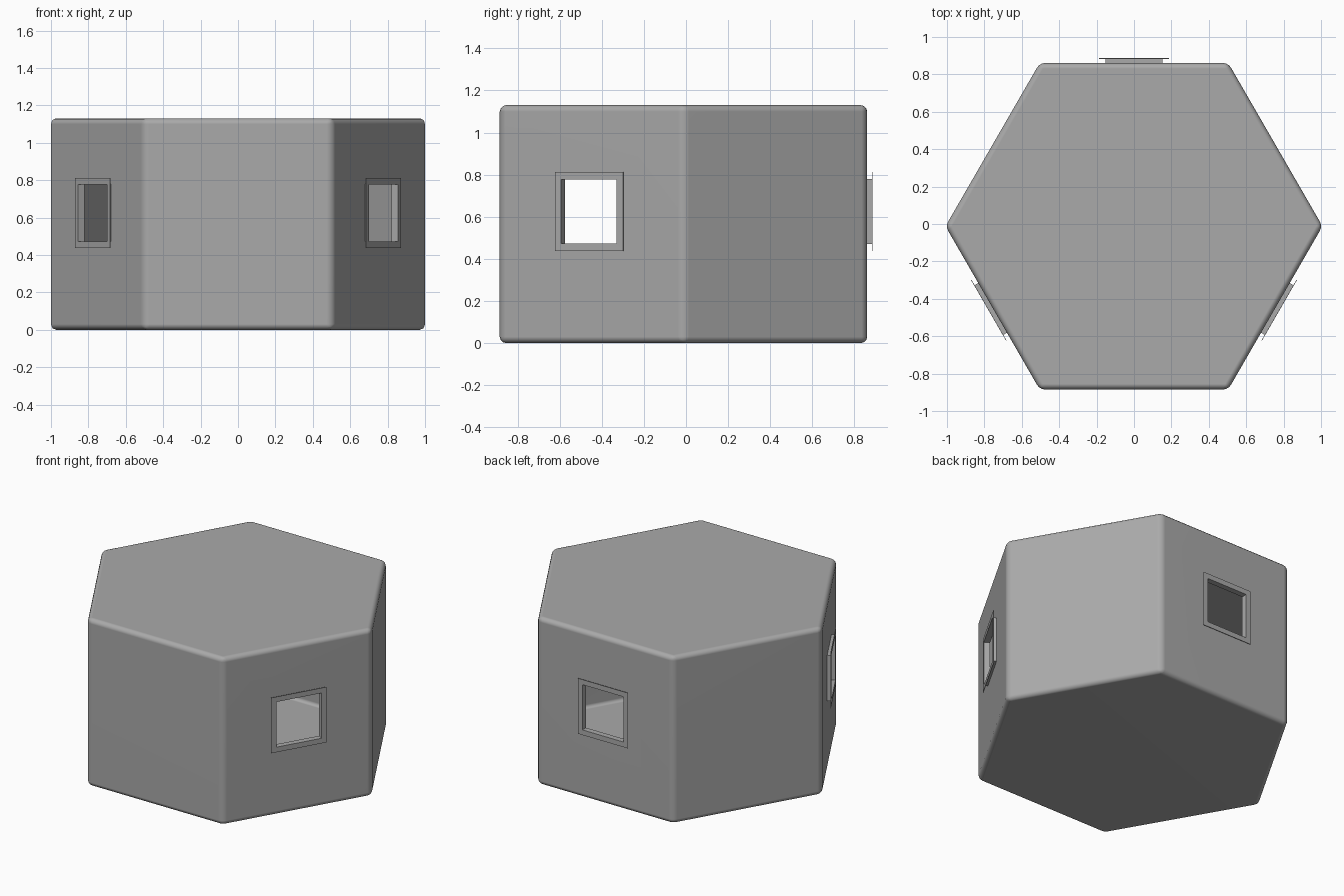
import bpy, bmesh, math
from mathutils import Matrix, Vector

if "Cube" in bpy.data.objects:
    bpy.data.objects.remove(bpy.data.objects["Cube"], do_unlink=True)

RADIUS, HEIGHT, BEVEL, WALL = 1.008, 1.13, 0.03, 0.01
CENTRE_Y = -0.012
APOTHEM = RADIUS * math.cos(math.pi / 6)
WINDOW_Z, OPENING, FLANGE, REACH = 0.625, 0.153, 0.187, 0.024
WINDOWS = {"back": 90, "front_right": 210, "front_left": 330}

grey = bpy.data.materials.new("plain grey")
grey.use_nodes = True
colour = (0.4, 0.4, 0.4, 1)
grey.diffuse_color = colour
grey.node_tree.nodes["Principled BSDF"].inputs["Base Color"].default_value = colour


def make_object(name, bm):
    bmesh.ops.recalc_face_normals(bm, faces=bm.faces)
    mesh = bpy.data.meshes.new(name)
    bm.to_mesh(mesh)
    bm.free()
    mesh.materials.append(grey)
    obj = bpy.data.objects.new(name, mesh)
    bpy.context.collection.objects.link(obj)
    return obj


def window_matrix(degrees):
    # Local x points out of the wall, y along it, z up
    turn = Matrix.Rotation(math.radians(degrees), 4, "Z")
    return (Matrix.Translation((0, CENTRE_Y, WINDOW_Z)) @ turn
            @ Matrix.Translation((APOTHEM, 0, 0)))


# Hollow six-sided body with rounded edges
bm = bmesh.new()
bmesh.ops.create_cone(bm, cap_ends=True, segments=6, radius1=RADIUS,
                      radius2=RADIUS, depth=HEIGHT)
corner = max(bm.verts, key=lambda v: v.co.x).co
bmesh.ops.rotate(bm, verts=bm.verts, cent=(0, 0, 0),
                 matrix=Matrix.Rotation(-math.atan2(corner.y, corner.x), 3, "Z"))
bmesh.ops.translate(bm, verts=bm.verts, vec=(0, CENTRE_Y, HEIGHT / 2))
bmesh.ops.bevel(bm, geom=bm.edges[:], offset=BEVEL, segments=3,
                profile=0.5, affect="EDGES")
body = make_object("hexagonal_body", bm)
shell = body.modifiers.new("wall thickness", "SOLIDIFY")
shell.thickness, shell.offset = WALL, -1

# Window openings cut through three walls
bm = bmesh.new()
for degrees in WINDOWS.values():
    size = Matrix.Diagonal((0.2, 2 * OPENING, 2 * OPENING, 1))
    bmesh.ops.create_cube(bm, size=1, matrix=window_matrix(degrees) @ size)
cutter = make_object("window_cutter", bm)
cutter.hide_render = True
cut = body.modifiers.new("openings", "BOOLEAN")
cut.operation, cut.solver, cut.object = "DIFFERENCE", "EXACT", cutter
bpy.context.view_layer.update()
depsgraph = bpy.context.evaluated_depsgraph_get()
cut_mesh = bpy.data.meshes.new_from_object(body.evaluated_get(depsgraph))
body.modifiers.clear()
body.data = cut_mesh
bpy.data.objects.remove(cutter, do_unlink=True)

bpy.context.view_layer.objects.active = body
body.select_set(True)
bpy.ops.object.shade_smooth_by_angle(angle=math.radians(40))
body.modifiers.new("even shading", "WEIGHTED_NORMAL").keep_sharp = True

# Window frames: a short square sleeve with a flange at each end
PROFILE = [(FLANGE, -WALL - 0.002), (OPENING, -WALL - 0.002),
           (OPENING, REACH), (FLANGE, REACH)]
for side, degrees in WINDOWS.items():
    bm = bmesh.new()
    place = window_matrix(degrees)
    rings = [[bm.verts.new(place @ Vector((out, half * sy, half * sz)))
              for sy, sz in ((-1, -1), (1, -1), (1, 1), (-1, 1))]
             for half, out in PROFILE]
    for a, b in zip(rings, rings[1:]):
        for i in range(4):
            j = (i + 1) % 4
            bm.faces.new((a[i], a[j], b[j], b[i]))
    frame = make_object(side + "_window_frame", bm)
    thin = frame.modifiers.new("sheet", "SOLIDIFY")
    thin.thickness, thin.offset = 0.003, 0
